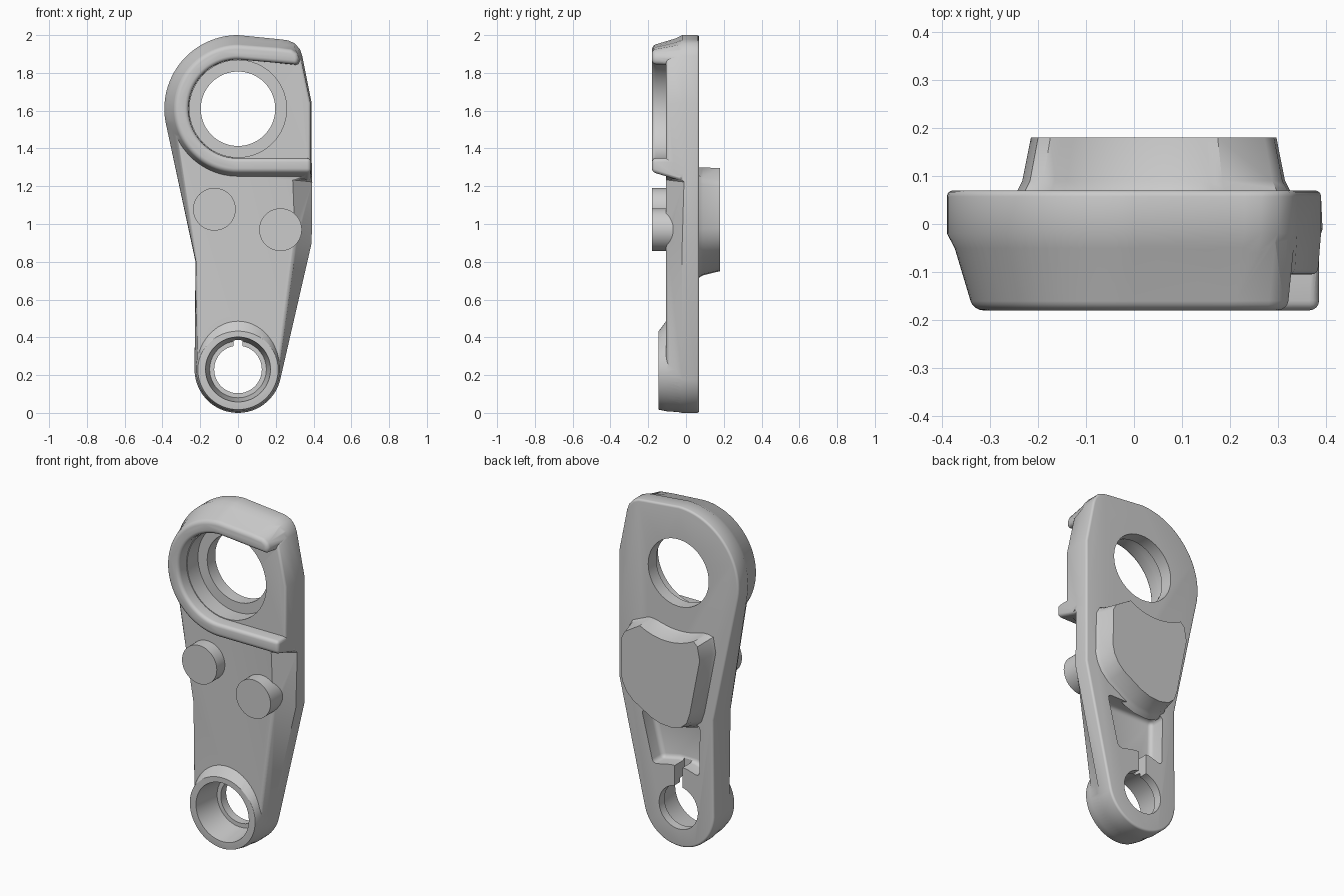
import bpy, bmesh
from math import sin, cos, radians

if "Cube" in bpy.data.objects:
    bpy.data.objects.remove(bpy.data.objects["Cube"])


def arc(cx, cz, r, a0, a1, n):
    return [(cx + r * cos(radians(a0 + (a1 - a0) * i / n)),
             cz + r * sin(radians(a0 + (a1 - a0) * i / n))) for i in range(n + 1)]


def circle(cx, cz, r, n=64):
    return arc(cx, cz, r, 0, 360, n)[:-1]


def loft(name, sections):
    """Closed solid from (y, xz outline) sections with equal point counts."""
    bm = bmesh.new()
    rings = [[bm.verts.new((x, y, z)) for x, z in pts] for y, pts in sections]
    for a, b in zip(rings, rings[1:]):
        for i in range(len(a)):
            j = (i + 1) % len(a)
            bm.faces.new((a[i], a[j], b[j], b[i]))
    bm.faces.new(rings[0])
    bm.faces.new(rings[-1])
    bmesh.ops.recalc_face_normals(bm, faces=bm.faces)
    me = bpy.data.meshes.new(name)
    bm.to_mesh(me)
    bm.free()
    ob = bpy.data.objects.new(name, me)
    bpy.context.collection.objects.link(ob)
    return ob


def activate(ob):
    bpy.ops.object.select_all(action='DESELECT')
    ob.select_set(True)
    bpy.context.view_layer.objects.active = ob


def bevel(ob, width, angle=50, segments=4):
    activate(ob)
    m = ob.modifiers.new("round", 'BEVEL')
    m.width, m.segments, m.limit_method = width, segments, 'ANGLE'
    m.angle_limit = radians(angle)
    bpy.ops.object.modifier_apply(modifier=m.name)
    return ob


def combine(ob, other, op):
    activate(ob)
    m = ob.modifiers.new("bool", 'BOOLEAN')
    m.operation, m.object, m.solver = op, other, 'EXACT'
    bpy.ops.object.modifier_apply(modifier=m.name)
    bpy.data.objects.remove(other, do_unlink=True)


def smooth(ob):
    activate(ob)
    bpy.ops.object.shade_smooth_by_angle(angle=radians(32))


# Main plate: full outline at the back, drafted and chamfered towards the front
def plate_outline(r_top, corner, right, r_low, waist):
    return (arc(0, 1.61, r_top, 90, 190, 28) + waist
            + arc(0, 0.23, r_low, 180, 347, 36) + right + corner)


full = plate_outline(
    0.39, [(.34, 1.89), (.328, 1.925), (.30, 1.957), (.265, 1.972), (.23, 1.977)],
    [(.39, .9), (.39, 1.235), (.39, 1.26), (.39, 1.64)], 0.23, [(-.225, .8)])
front = plate_outline(
    0.345, [(.335, 1.86), (.31, 1.88), (.28, 1.91), (.25, 1.925), (.22, 1.935)],
    [(.30, .88), (.30, 1.235), (.383, 1.26), (.383, 1.64)], 0.214, [(-.222, .8)])
plate = bevel(loft("link_plate", [(.07, full), (-.02, full), (-.105, front)]), .018)

# Counterbore of the large eye
combine(plate, loft("cut", [(-.3, circle(0, 1.61, .257)), (-.005, circle(0, 1.61, .257))]),
        'DIFFERENCE')


# Raised U-shaped rim around the large eye, open to the right
def rim_outline(r_out, r_in, end, x_bar):
    return (arc(0, 1.61, r_out, 90, 270, 44) + [(x_bar, 1.61 - r_out), (x_bar, 1.61 - r_in)]
            + arc(0, 1.61, r_in, 270, 90, 44) + end)


base = rim_outline(.389, .26, [(.335, 1.835), (.338, 1.89), (.325, 1.925),
                               (.298, 1.955), (.23, 1.975)], .386)
crest = rim_outline(.335, .262, [(.315, 1.845), (.32, 1.88), (.31, 1.905),
                                 (.28, 1.922), (.21, 1.93)], .386)
rim = bevel(loft("rim", [(.03, base), (0, base), (-.18, crest)]), .02)
combine(plate, rim, 'UNION')


# Collar around the small eye, its foot running out upwards
def collar(r, lift):
    return [(x, z + lift * max(0, (z - .23) / r)) for x, z in circle(0, .23, r)]


ring = loft("collar", [(.03, collar(.228, 0)), (0, collar(.228, .05)),
                       (-.10, collar(.222, .04)), (-.145, collar(.213, -.01))])
combine(plate, bevel(ring, .025), 'UNION')

# Through holes and the tapered counterbore of the small eye
for z, y0, r0, y1, r1 in [(1.61, -.3, .197, .2, .197),
                          (.23, -.3, .126, .2, .126),
                          (.23, -.16, .174, .02, .15)]:
    combine(plate, loft("cut", [(y0, circle(0, z, r0)), (y1, circle(0, z, r1))]), 'DIFFERENCE')

# Rear pocket and the slot joining it to the small eye
pocket = [(.24, .745), (.165, .445), (.05, .47), (-.05, .47), (-.135, .445), (-.14, .745)]
combine(plate, bevel(loft("cut", [(-.025, pocket), (.2, pocket)]), .025, 30), 'DIFFERENCE')
slot = [(-.025, .3), (.025, .3), (.025, .52), (-.025, .52)]
combine(plate, loft("cut", [(-.02, slot), (.2, slot)]), 'DIFFERENCE')
smooth(plate)

# Rear pad with a top edge curved around the large eye
pad = ([(.292, 1.2), (.272, 1.235)] + arc(0, 1.61, .36, -61, -119, 14)
       + [(-.2, 1.27), (-.215, 1.19), (-.15, .86), (-.13, .80), (-.09, .765), (-.03, .75),
          (.04, .755), (.1, .775), (.22, .845), (.26, .885), (.285, .93), (.297, .98)])


def grow(pts, k):
    return [(.04 + (x - .04) * k, min(1.3, 1.06 + (z - 1.06) * k)) for x, z in pts]


smooth(loft("rear_pad", [(.05, grow(pad, 1.15)), (.075, grow(pad, 1.10)),
                         (.09, grow(pad, 1.07)), (.18, pad)]))

# Two front pegs
for i, (x, z) in enumerate([(-.125, 1.078), (.225, .97)]):
    smooth(loft(f"front_peg_{i + 1}", [(-.18, circle(x, z, .113, 48)),
                                       (-.03, circle(x, z, .113, 48))]))
